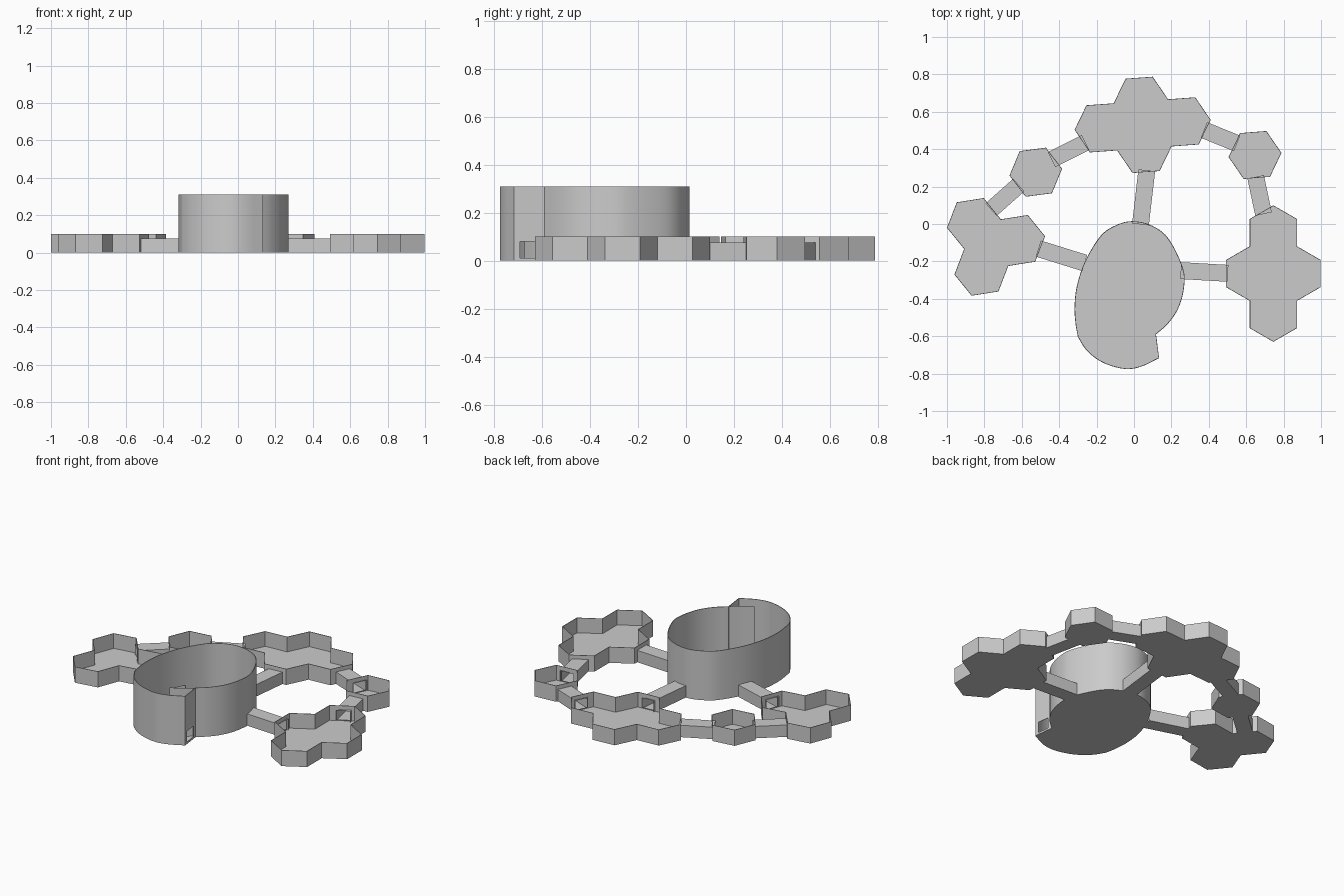
import bpy, bmesh, math
from mathutils import Vector, Matrix

if "Cube" in bpy.data.objects:
    bpy.data.objects.remove(bpy.data.objects["Cube"])

WALL, FLOOR = 0.004, 0.006
R = 0.146                      # hexagon radius
A = R * math.sqrt(3) / 2       # hexagon apothem


def make_object(name, bm):
    mesh = bpy.data.meshes.new(name)
    bm.to_mesh(mesh)
    bm.free()
    ob = bpy.data.objects.new(name, mesh)
    bpy.context.scene.collection.objects.link(ob)
    return ob


def open_tray(name, outline, height):
    """Thin-walled container with a floor and no lid."""
    bm = bmesh.new()
    bottom = bm.faces.new([bm.verts.new((x, y, 0)) for x, y in outline])
    bmesh.ops.recalc_face_normals(bm, faces=bm.faces)
    geom = bmesh.ops.extrude_face_region(bm, geom=[bottom], use_keep_orig=True)["geom"]
    bmesh.ops.translate(bm, vec=(0, 0, height), verts=[v for v in geom if isinstance(v, bmesh.types.BMVert)])
    bmesh.ops.recalc_face_normals(bm, faces=bm.faces)
    top = max(bm.faces, key=lambda f: f.calc_center_median().z)
    bmesh.ops.inset_individual(bm, faces=[top], thickness=WALL)
    inner = bmesh.ops.extrude_discrete_faces(bm, faces=[top])["faces"][0]
    bmesh.ops.translate(bm, vec=(0, 0, FLOOR - height), verts=inner.verts)
    bmesh.ops.recalc_face_normals(bm, faces=bm.faces)
    return make_object(name, bm)


def hex_outline(center, angle, cells, r=R):
    """Outer outline of a cluster of touching hexagons."""
    rot = Matrix.Rotation(math.radians(angle), 2)
    bm = bmesh.new()
    for c in cells:
        pts = []
        for i in range(6):
            t = math.radians(90 + 60 * i)
            pts.append(rot @ (Vector(c) + Vector((r * math.cos(t), r * math.sin(t)))) + Vector(center))
        bm.faces.new([bm.verts.new((p.x, p.y, 0)) for p in pts])
    bmesh.ops.remove_doubles(bm, verts=bm.verts, dist=0.01)
    if len(cells) > 1:
        bmesh.ops.dissolve_faces(bm, faces=bm.faces[:], use_verts=False)
    bm.faces.ensure_lookup_table()
    out = [v.co.to_2d() for v in bm.faces[0].verts]
    bm.free()
    return out


def spline(points, steps=5):
    """Smooth curve through the points."""
    p = [Vector(q) for q in points]
    p = [2 * p[0] - p[1]] + p + [2 * p[-1] - p[-2]]
    out = []
    for a, b, c, d in zip(p, p[1:], p[2:], p[3:]):
        for i in range(steps):
            t = i / steps
            out.append(0.5 * (2 * b + (c - a) * t + (2 * a - 5 * b + 4 * c - d) * t * t
                              + (3 * b - a - 3 * c + d) * t ** 3))
    return out + [p[-2]]


def add_box(bm, a, b, width, z0, z1, extend, open_ends=False):
    a, b = Vector(a), Vector(b)
    d = b - a
    m = (a + b) / 2
    mat = (Matrix.Translation((m.x, m.y, (z0 + z1) / 2)) @ Matrix.Rotation(math.atan2(d.y, d.x), 4, 'Z')
           @ Matrix.Diagonal((d.length + 2 * extend, width, z1 - z0, 1)))
    verts = bmesh.ops.create_cube(bm, size=1, matrix=mat)["verts"]
    if open_ends:
        ends = [f for f in {f for v in verts for f in v.link_faces}
                if abs(f.normal.to_2d().dot(d.normalized())) > 0.9]
        bmesh.ops.delete(bm, geom=ends, context='FACES_ONLY')


# Hexagonal chambers
diamond = [(A, 0), (-A, 0), (0, 1.5 * R), (0, -1.5 * R)]
trio = [(R * math.cos(math.radians(t)), R * math.sin(math.radians(t))) for t in (90, 210, 330)]
chambers = [
    open_tray("right_chamber", hex_outline((0.745, -0.265), 0, diamond), 0.10),
    open_tray("back_chamber", hex_outline((0.046, 0.53), 94.2, diamond), 0.10),
    open_tray("left_chamber", hex_outline((-0.764, -0.111), 39, trio), 0.10),
    open_tray("small_left_chamber", hex_outline((-0.525, 0.277), 37.5, [(0, 0)], 0.142), 0.10),
    open_tray("small_right_chamber", hex_outline((0.647, 0.369), 34.5, [(0, 0)], 0.142), 0.10),
]

# Tall scroll-shaped drum
body = spline([(0.118, -0.59), (0.18, -0.535), (0.235, -0.455), (0.266, -0.35), (0.263, -0.24),
               (0.186, -0.08), (0.095, -0.008), (-0.01, 0.015), (-0.1, -0.008), (-0.18, -0.065),
               (-0.262, -0.2), (-0.305, -0.33), (-0.318, -0.44), (-0.313, -0.53), (-0.3, -0.605)])
scoop = spline([(-0.3, -0.605), (-0.25, -0.68), (-0.165, -0.742), (-0.05, -0.775),
                (0.04, -0.762), (0.134, -0.717)])
drum = open_tray("drum", body + scoop[1:], 0.31)

# Inner flap continuing the drum wall inside the scroll
bm = bmesh.new()
pts = spline([(0.118, -0.59), (0.06, -0.634), (-0.007, -0.673)], 4)
cols = [[bm.verts.new((p.x, p.y, z)) for z in (FLOOR, 0.31)] for p in pts]
for p, q in zip(cols, cols[1:]):
    bm.faces.new((p[0], q[0], q[1], p[1]))
flap = make_object("inner_flap", bm)

# Tunnels and matching doorway cutter
tunnels = [
    ((0.036, 0.01), (0.067, 0.275)), ((-0.27, 0.43), (-0.43, 0.35)),
    ((-0.625, 0.20), (-0.755, 0.085)), ((-0.5, -0.135), (-0.275, -0.205)),
    ((0.262, -0.25), (0.49, -0.263)), ((0.69, 0.065), (0.653, 0.24)),
    ((0.54, 0.435), (0.385, 0.498)),
]
cut = bmesh.new()
for i, (a, b) in enumerate(tunnels):
    bm = bmesh.new()
    add_box(bm, a, b, 0.09, 0, 0.075, 0.012, open_ends=True)
    make_object(f"tunnel_{i + 1}", bm)
    add_box(cut, a, b, 0.08, 0.01, 0.07, 0.035)
add_box(cut, (0.09, -0.655), (0.17, -0.655), 0.075, 0.012, 0.08, 0)
cutter = make_object("doorway_cutter", cut)
cutter.hide_render = True

for ob in chambers + [drum]:
    mod = ob.modifiers.new("doorways", 'BOOLEAN')
    mod.operation = 'DIFFERENCE'
    mod.solver = 'EXACT'
    mod.object = cutter
    bpy.context.view_layer.objects.active = ob
    bpy.ops.object.modifier_apply(modifier=mod.name)
bpy.data.objects.remove(cutter)

# Smooth curved walls, keep corners sharp
bpy.ops.object.select_all(action='DESELECT')
for ob in (drum, flap):
    ob.select_set(True)
bpy.context.view_layer.objects.active = drum
bpy.ops.object.shade_smooth_by_angle(angle=math.radians(25))
